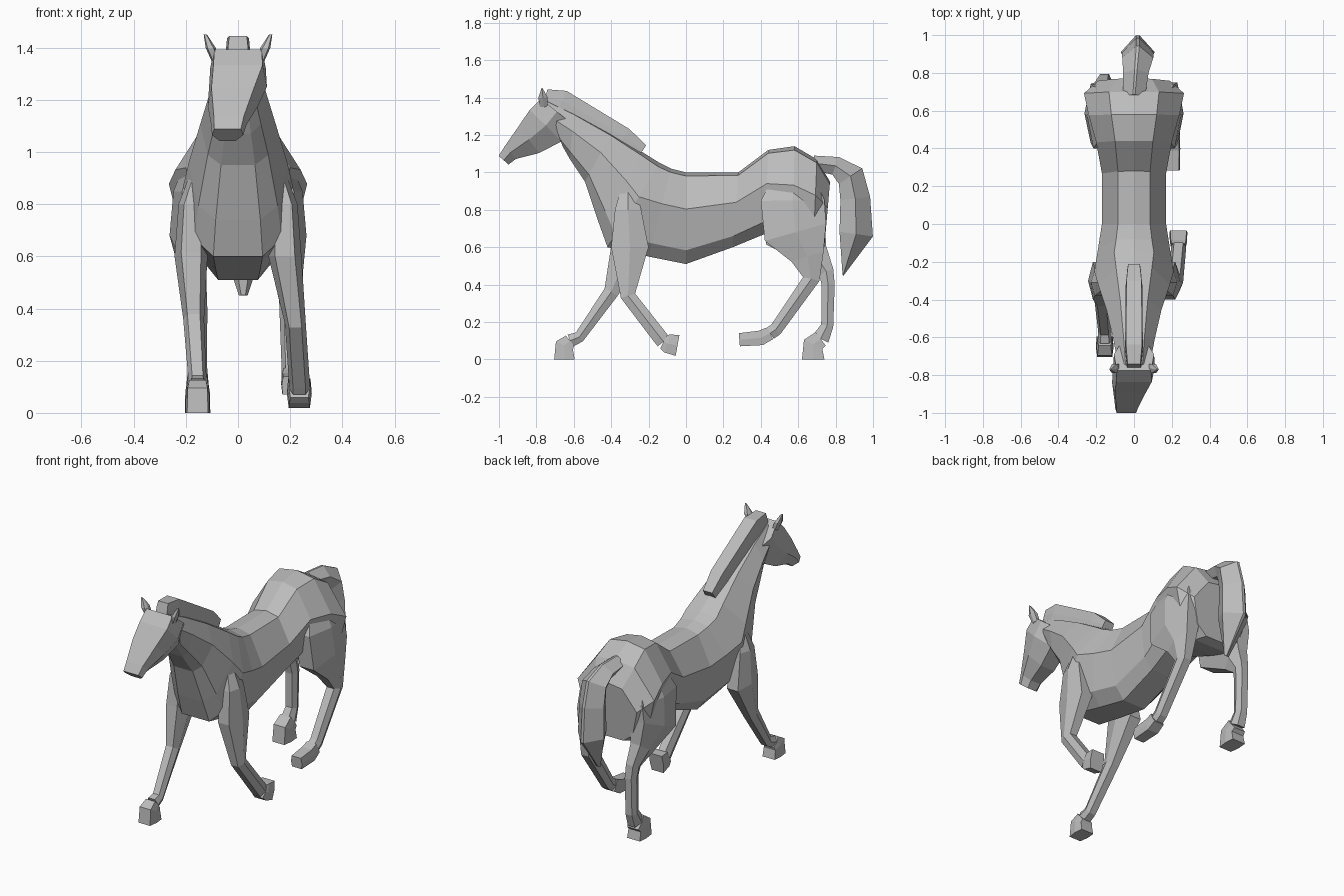
import bpy
import bmesh
from mathutils import Vector

start = bpy.data.objects.get("Cube")
if start:
    bpy.data.objects.remove(start, do_unlink=True)

# One plain colour for the whole animal
grey = bpy.data.materials.new("plain grey")
grey.use_nodes = True
grey.diffuse_color = (0.5, 0.5, 0.5, 1)
principled = grey.node_tree.nodes["Principled BSDF"]
principled.inputs["Base Color"].default_value = grey.diffuse_color


def loft(name, rings):
    """Skin closed rings of equal point count and cap both ends."""
    bm = bmesh.new()
    loops = [[bm.verts.new(point) for point in ring] for ring in rings]
    for near, far in zip(loops, loops[1:]):
        for i in range(len(near)):
            bm.faces.new((near[i - 1], near[i], far[i], far[i - 1]))
    bm.faces.new(loops[0])
    bm.faces.new(loops[-1])
    bmesh.ops.recalc_face_normals(bm, faces=bm.faces)
    mesh = bpy.data.meshes.new(name)
    bm.to_mesh(mesh)
    bm.free()
    mesh.materials.append(grey)
    obj = bpy.data.objects.new(name, mesh)
    bpy.context.collection.objects.link(obj)


def section(first, last, x, width, shape):
    """Mirrored ring between two side-view points; shape holds (position, share of width)."""
    middle = [(first.lerp(last, along), width * share) for along, share in shape]
    left = [Vector((x + half, *point)) for point, half in middle]
    right = [Vector((x - half, *point)) for point, half in middle if half > 0]
    return left + right[::-1]


def limb(name, joints, side=1, spread=0.2, front=0.6, back=0.6):
    """Six-sided limb square to its path; each joint is (x, y, z, half depth)."""
    path = [Vector((y, z)) for x, y, z, depth in joints]
    steps = [(b - a).normalized() for a, b in zip(path, path[1:])]
    directions = [(a + b).normalized()
                  for a, b in zip(steps[:1] + steps, steps + steps[-1:])]
    shape = ((0, front), (0.5, 1), (1, back))
    rings = []
    for (x, y, z, depth), centre, ahead in zip(joints, path, directions):
        normal = Vector((ahead.y, -ahead.x)) * depth
        rings.append(section(centre + normal, centre - normal, x * side,
                             spread * depth ** 0.5, shape))
    loft(name, rings)


# Neck, trunk and rump: top point, bottom point, half width
trunk = [
    ((-.75, 1.39), (-.66, 1.14), .09),
    ((-.6, 1.32), (-.62, 1.07), .11),
    ((-.4, 1.21), (-.54, .95), .145),
    ((-.22, 1.1), (-.47, .74), .19),
    ((-.14, 1.05), (-.42, .6), .21),
    ((-.08, 1.02), (-.2, .55), .19),
    ((0, 1), (0, .51), .17),
    ((.28, 1), (.25, .6), .17),
    ((.44, 1.12), (.42, .67), .2),
    ((.58, 1.14), (.57, .62), .24),
    ((.7, 1.07), (.68, .59), .265),
    ((.77, .95), (.74, .6), .19),
]
trunk_shape = ((0, 0), (.04, .5), (.4, 1), (.85, .8), (1, .45))
loft("body", [section(Vector(top), Vector(bottom), 0, width, trunk_shape)
              for top, bottom, width in trunk])

# Head, turned slightly to one side
limb("head", [(0, -.69, 1.325, .11), (0, -.75, 1.25, .12), (-.02, -.84, 1.175, .09),
              (-.035, -.94, 1.105, .045), (-.04, -.975, 1.065, .035)],
     spread=.32, front=.85, back=.5)

# Ears
for side, label in ((1, "left"), (-1, "right")):
    limb(label + "_ear", [(.085, -.76, 1.35, .02), (.105, -.765, 1.4, .025),
                          (.125, -.77, 1.45, .003)], side, spread=.12)

# Mane ridge along the crest
limb("mane", [(0, -.75, 1.41, .035), (0, -.66, 1.385, .055),
              (0, -.33, 1.19, .05), (0, -.23, 1.12, .03)], front=1, back=.9)

# Tail arching out and hanging to a point
limb("tail", [(0, .68, 1.05, .04), (.01, .8, 1.035, .05), (.02, .88, .98, .075),
              (.02, .905, .86, .08), (.02, .91, .67, .09), (.02, .84, .45, .003)],
     spread=.3, front=.5, back=.1)

# Upper legs, shared by both sides and tucked into the trunk
shoulder = [(.14, -.31, .94, .03), (.175, -.31, .8, .07), (.18, -.3, .6, .1)]
haunch = [(.12, .58, 1.02, .09), (.165, .57, .85, .17), (.18, .585, .68, .17)]

# Each leg: name, side, upper joints, lower joints, hoof joints
legs = [
    ("left_front", 1, shoulder,
     [(.22, -.31, .34, .04), (.235, -.14, .12, .04)],
     [(.235, -.12, .095, .04), (.235, -.1, .085, .05), (.235, -.045, .075, .057)]),
    ("right_front", -1, shoulder,
     [(.17, -.4, .36, .04), (.155, -.57, .12, .03)],
     [(.155, -.62, .1, .035), (.155, -.65, .075, .05), (.155, -.65, 0, .055)]),
    ("left_hind", 1, haunch,
     [(.19, .65, .55, .09), (.2, .67, .43, .045), (.205, .48, .16, .035)],
     [(.205, .45, .14, .035), (.205, .4, .115, .04), (.205, .285, .105, .035)]),
    ("right_hind", -1, haunch,
     [(.175, .69, .56, .075), (.16, .75, .47, .04), (.155, .76, .4, .035),
      (.155, .755, .18, .033)],
     [(.155, .72, .11, .045), (.155, .68, .08, .055), (.155, .68, 0, .06)]),
]
for name, side, upper, lower, hoof in legs:
    limb(name + "_leg", upper + lower + hoof[:1], side)
    limb(name + "_hoof", hoof, side, front=.85, back=.9)
